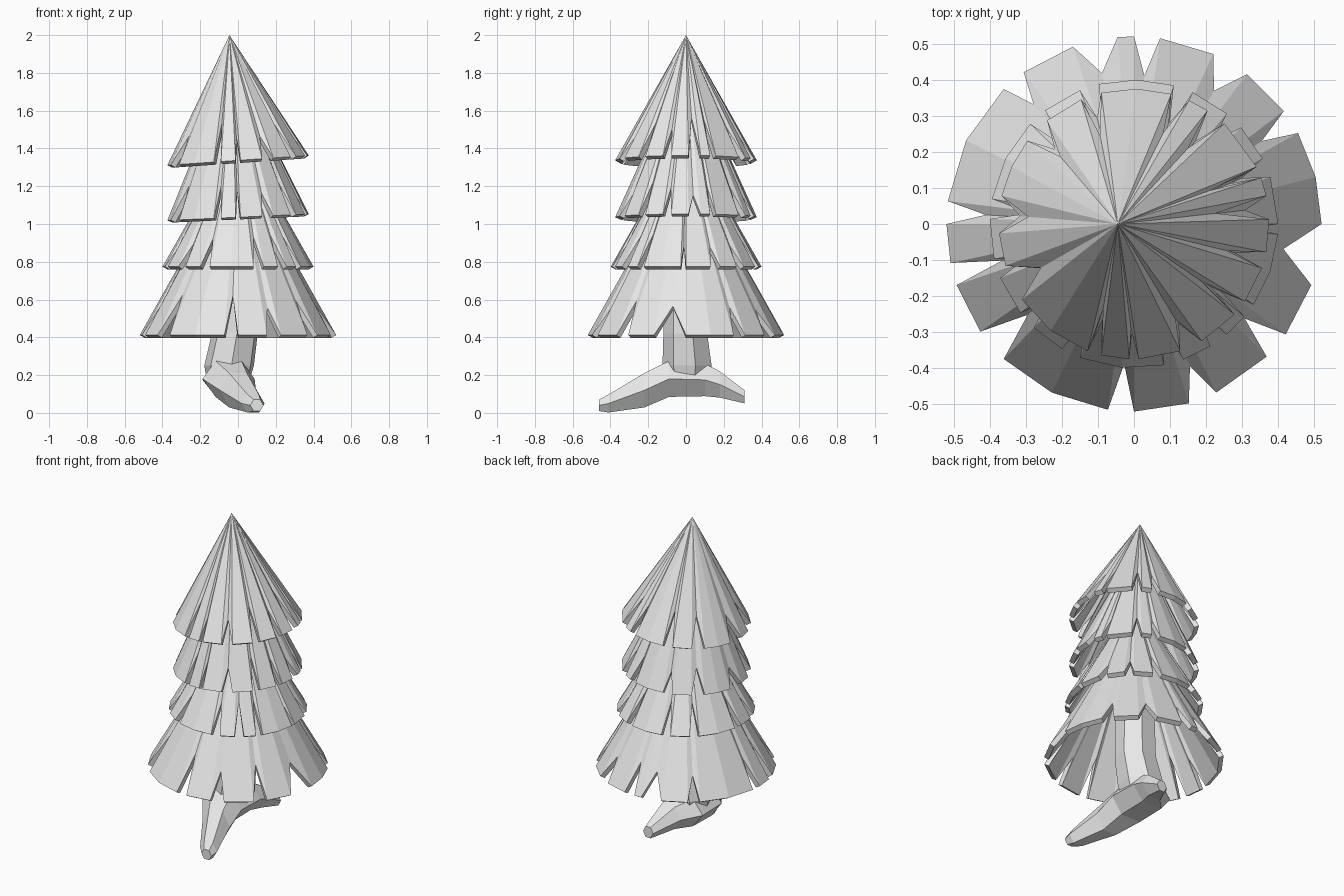
import bpy, bmesh, random
from math import cos, sin, radians, ceil, pi
from mathutils import Vector

if "Cube" in bpy.data.objects:
    bpy.data.objects.remove(bpy.data.objects["Cube"])
random.seed(4)

grey = bpy.data.materials.new("light_grey")
grey.use_nodes = True
colour = (0.8, 0.8, 0.8, 1)
grey.diffuse_color = colour
grey.node_tree.nodes["Principled BSDF"].inputs["Base Color"].default_value = colour


def finish(name, bm):
    bmesh.ops.remove_doubles(bm, verts=bm.verts, dist=0.0005)
    bmesh.ops.recalc_face_normals(bm, faces=bm.faces)
    mesh = bpy.data.meshes.new(name)
    bm.to_mesh(mesh)
    bm.free()
    mesh.materials.append(grey)
    obj = bpy.data.objects.new(name, mesh)
    bpy.context.collection.objects.link(obj)
    return obj


def loft(name, rings):
    """Closed skin through rings with equal point counts."""
    bm = bmesh.new()
    rows = [[bm.verts.new(p) for p in ring] for ring in rings]
    n = len(rows[0])
    for a, b in zip(rows, rows[1:]):
        for i in range(n):
            j = (i + 1) % n
            bm.faces.new((a[i], a[j], b[j], b[i]))
    bm.faces.new(rows[0])
    bm.faces.new(rows[-1])
    return finish(name, bm)


def skirt(name, flaps, low_z, low_r, top_z, top_r, shift, tilt, notch):
    """Conical shell whose hem is split into flaps by creased notches."""
    # Hem columns: angle and how far up the cone the hem sits
    columns = []
    for k, (start, end) in enumerate(flaps):
        steps = max(1, ceil((end - start) / 24))
        columns += [(start + (end - start) * i / steps, 0) for i in range(steps + 1)]
        following = flaps[(k + 1) % len(flaps)][0] + (360 if k + 1 == len(flaps) else 0)
        depth = random.uniform(0.65, 1.25) * notch
        columns.append(((end + following) / 2, depth / (top_z - low_z)))

    bm = bmesh.new()
    tops, hems = [], []
    for angle, t in columns:
        a = radians(angle)
        ray = Vector((cos(a), sin(a), 0))
        hem = ray * low_r + Vector((0, 0, low_z + 0.014 + tilt * cos(a)))
        top = ray * top_r + Vector((shift, 0, top_z))
        tops.append(bm.verts.new(top))
        crease = ray * (0.015 if t else 0)
        hems.append(bm.verts.new(hem.lerp(top, t) - crease))
    for i in range(len(columns)):
        j = (i + 1) % len(columns)
        bm.faces.new((tops[i], hems[i], hems[j], tops[j]))
    obj = finish(name, bm)
    shell = obj.modifiers.new("thickness", "SOLIDIFY")
    shell.thickness = 0.03
    shell.offset = -1
    return obj


# Flap spans in degrees around the tree
wide_flaps = [(0, 29), (37, 53), (65, 82), (90, 95), (109, 126), (134, 173),
              (180, 192), (199, 215), (226, 262), (270, 287), (296, 315), (324, 341)]
middle_flaps = [(-34, -4), (0, 19), (27, 42), (50, 66), (74, 104), (112, 128), (136, 170),
                (178, 194), (202, 218), (226, 240), (248, 282), (290, 302), (310, 320)]
upper_flaps = [(-12, 2), (12, 20), (25, 48), (57, 66), (74, 104), (113, 130), (142, 168),
               (184, 198), (214, 250), (256, 268), (272, 290), (300, 318), (325, 341)]

# Four branch tiers, bottom to top
skirt("bottom_branches", wide_flaps, 0.398, 0.52, 1.0, 0.19, 0, 0, 0.19)
skirt("lower_branches", middle_flaps, 0.76, 0.4, 1.25, 0.13, 0, 0, 0.15)
skirt("upper_branches", upper_flaps, 1.022, 0.375, 1.6, 0.12, -0.02, 0.017, 0.15)
skirt("top_branches", upper_flaps, 1.323, 0.375, 2.0, 0, -0.045, 0.026, 0.18)


# Trunk, flaring towards the ground
def flat_ring(x, y, z, rx, ry, sides=7):
    return [(x + rx * cos(2 * pi * i / sides + 0.3), y + ry * sin(2 * pi * i / sides + 0.3), z)
            for i in range(sides)]


loft("trunk", [flat_ring(-0.05, 0.01, 0.17, 0.115, 0.12),
               flat_ring(-0.045, 0.01, 0.25, 0.135, 0.135),
               flat_ring(-0.015, 0, 0.42, 0.125, 0.12),
               flat_ring(-0.01, 0, 0.95, 0.11, 0.11)])


# Two roots in one sweep from the front tip to the back tip
def upright_ring(x, y, z, rx, rz, sides=6):
    return [(x + rx * cos(2 * pi * i / sides), y, z + rz * sin(2 * pi * i / sides))
            for i in range(sides)]


loft("roots", [upright_ring(0.1, -0.46, 0.04, 0.035, 0.035),
               upright_ring(0.08, -0.41, 0.05, 0.06, 0.055),
               upright_ring(0.0, -0.22, 0.12, 0.095, 0.105),
               upright_ring(-0.05, -0.09, 0.18, 0.138, 0.11),
               upright_ring(-0.05, 0.1, 0.175, 0.138, 0.1),
               upright_ring(0, 0.18, 0.15, 0.09, 0.08),
               upright_ring(0.05, 0.31, 0.085, 0.035, 0.04)])
